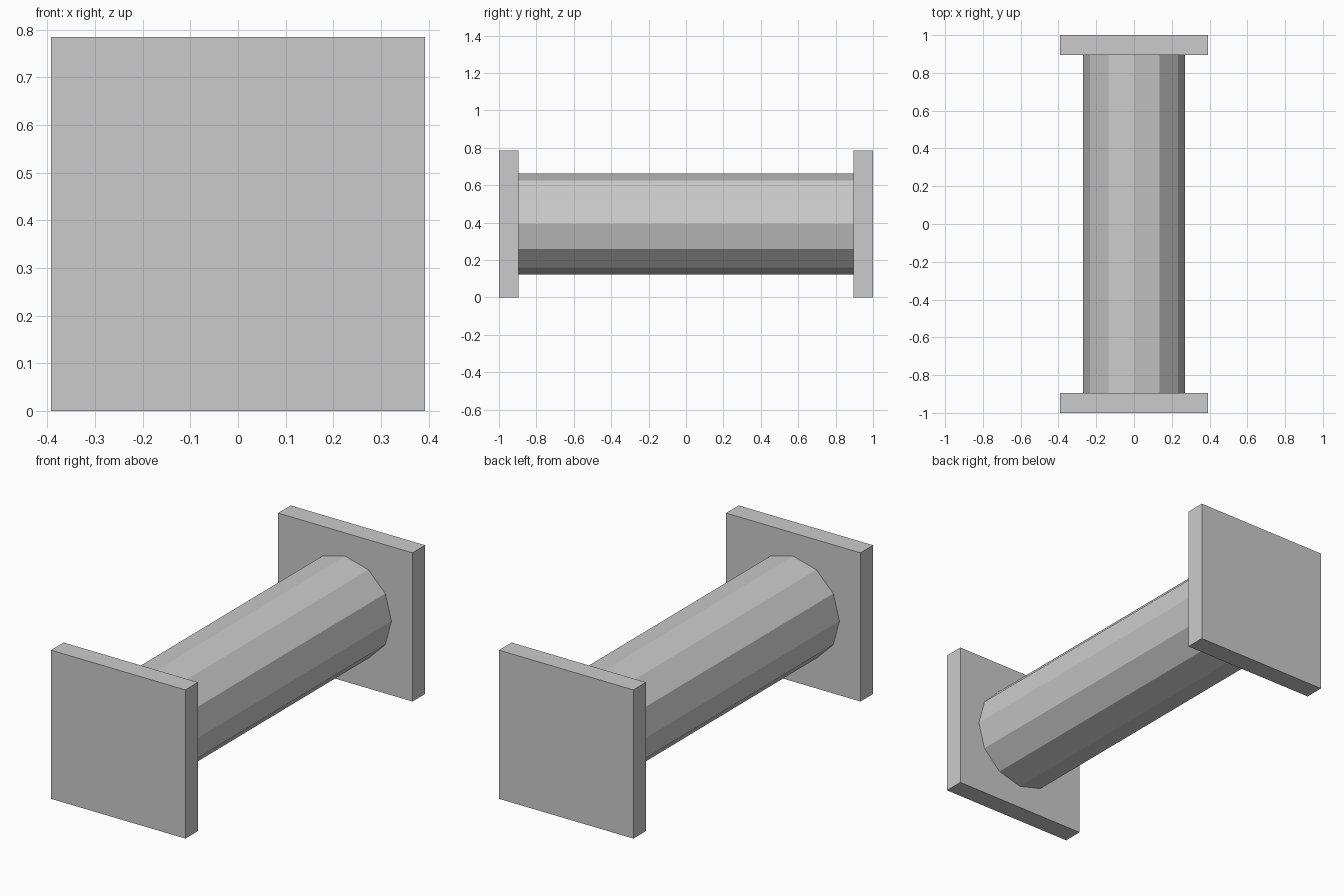
import bpy
import math

if "Cube" in bpy.data.objects:
    bpy.data.objects.remove(bpy.data.objects["Cube"])

SIZE = 0.785      # square end plate side
THICK = 0.105     # end plate thickness
RADIUS = 0.27     # core radius
MID = SIZE / 2    # axis height
INNER = 1 - THICK # inner face of each plate

# Square end plates
for name, side in (("front_plate", -1), ("back_plate", 1)):
    bpy.ops.mesh.primitive_cube_add(size=1, location=(0, side * (1 - THICK / 2), MID))
    plate = bpy.context.object
    plate.name = name
    plate.scale = (SIZE, THICK, SIZE)
    bpy.ops.object.transform_apply(location=False, rotation=False, scale=True)

# Twelve-sided core between the plates, with a corner pointing straight up
bpy.ops.mesh.primitive_cylinder_add(vertices=12, radius=RADIUS, depth=2 * INNER,
                                    location=(0, 0, MID),
                                    rotation=(math.pi / 2, 0, 0))
bpy.context.object.name = "core"
